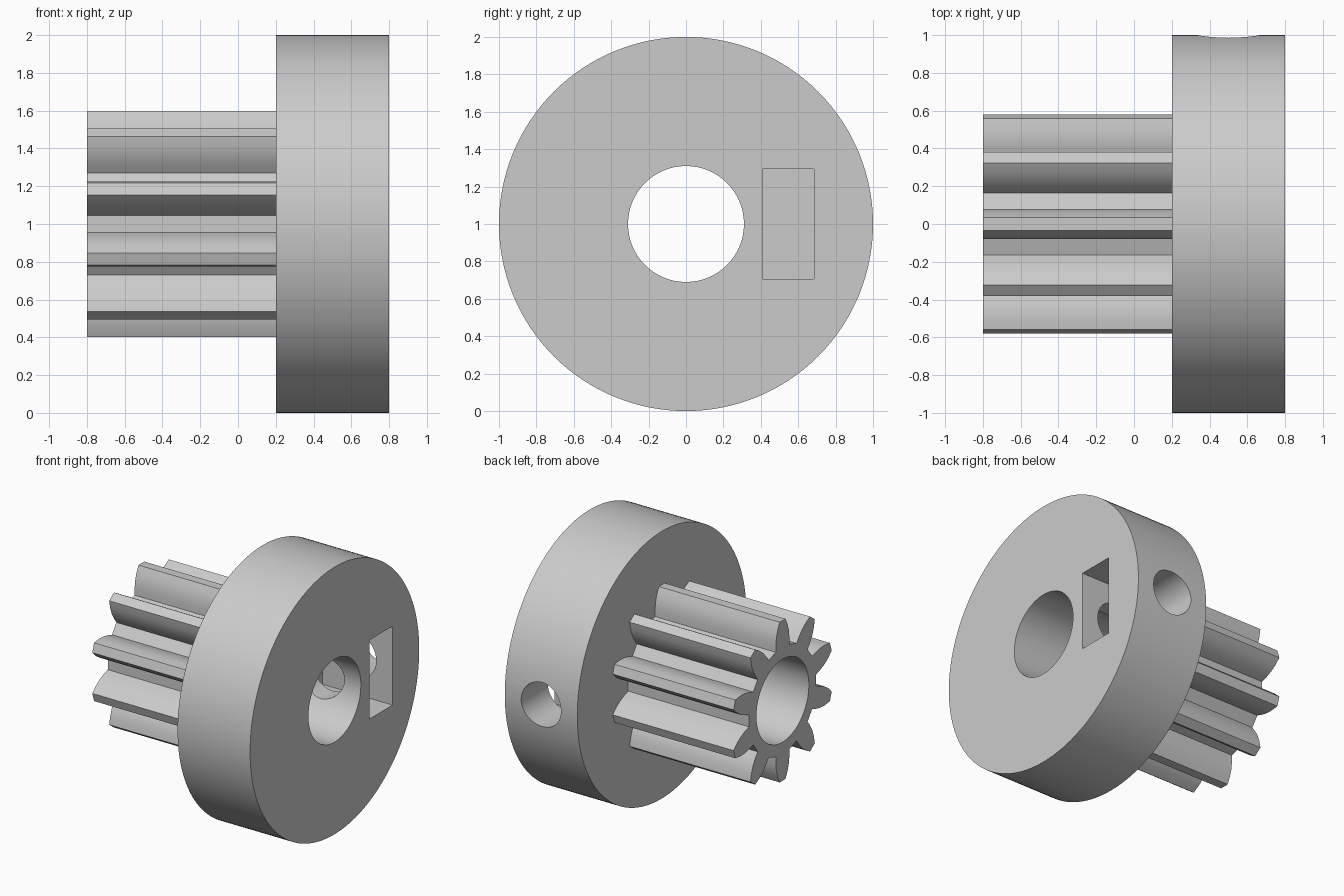
import bpy, bmesh
from math import sin, cos, pi, radians
from mathutils import Matrix, Vector

if "Cube" in bpy.data.objects:
    bpy.data.objects.remove(bpy.data.objects["Cube"])

grey = bpy.data.materials.new("plain grey")
grey.use_nodes = True
COLOUR = (0.6, 0.6, 0.6, 1)
grey.diffuse_color = COLOUR
grey.node_tree.nodes["Principled BSDF"].inputs["Base Color"].default_value = COLOUR

AXIS_Z = 1.0
TEETH = 10


def circle(radius, count):
    return [(radius * cos(2 * pi * i / count), radius * sin(2 * pi * i / count))
            for i in range(count)]


def prism(name, outline, x0, x1):
    """Extrude a (y, z) outline, centred on the shaft axis, from x0 to x1."""
    bm = bmesh.new()
    face = bm.faces.new([bm.verts.new((x0, y, z + AXIS_Z)) for y, z in outline])
    ext = bmesh.ops.extrude_face_region(bm, geom=[face])
    moved = [g for g in ext["geom"] if isinstance(g, bmesh.types.BMVert)]
    bmesh.ops.translate(bm, verts=moved, vec=(x1 - x0, 0, 0))
    bmesh.ops.recalc_face_normals(bm, faces=bm.faces)
    mesh = bpy.data.meshes.new(name)
    bm.to_mesh(mesh)
    bm.free()
    mesh.materials.append(grey)
    obj = bpy.data.objects.new(name, mesh)
    bpy.context.collection.objects.link(obj)
    return obj


def combine(target, tool, operation):
    """Apply a boolean and discard the tool."""
    bpy.ops.object.select_all(action="DESELECT")
    bpy.context.view_layer.objects.active = target
    target.select_set(True)
    mod = target.modifiers.new(tool.name, "BOOLEAN")
    mod.operation, mod.solver, mod.object = operation, "EXACT", tool
    bpy.ops.object.modifier_apply(modifier=mod.name)
    bpy.data.objects.remove(tool)


# Tooth flank from root to tip: radius, half width in degrees
flank = [(0.40, 11.6), (0.45, 10.2), (0.50, 8.6), (0.55, 6.2), (0.60, 3.3)]
half_tooth = [(r, -a) for r, a in flank]
tooth = half_tooth + [(r, -a) for r, a in reversed(half_tooth)]
gear_outline = []
for i in range(TEETH):
    centre = 90 + i * 360 / TEETH
    gear_outline += [(r * cos(radians(centre + a)), r * sin(radians(centre + a)))
                     for r, a in tooth]

# Collar and toothed pinion in one solid
pinion = prism("pinion_gear", circle(1.0, 128), 0.2, 0.8)
combine(pinion, prism("teeth", gear_outline, -0.8, 0.4), "UNION")

# Shaft bore
combine(pinion, prism("bore", circle(0.31, 64), -1, 1), "DIFFERENCE")

# Captive nut pocket, open on the collar face
pocket = [(0.41, -0.295), (0.685, -0.295), (0.685, 0.295), (0.41, 0.295)]
combine(pinion, prism("nut_pocket", pocket, 0.22, 0.9), "DIFFERENCE")

# Radial set screw hole, from the bore out through the rim
screw = prism("screw_hole", circle(0.165, 48), 0, 1.2)
turn = Matrix.Rotation(pi / 2, 4, "Z")
to_origin = Matrix.Translation(Vector((0, 0, -AXIS_Z)))
screw.data.transform(Matrix.Translation(Vector((0.5, 0, AXIS_Z))) @ turn @ to_origin)
combine(pinion, screw, "DIFFERENCE")

pinion.select_set(True)
bpy.context.view_layer.objects.active = pinion
bpy.ops.object.shade_smooth_by_angle(angle=radians(25))
